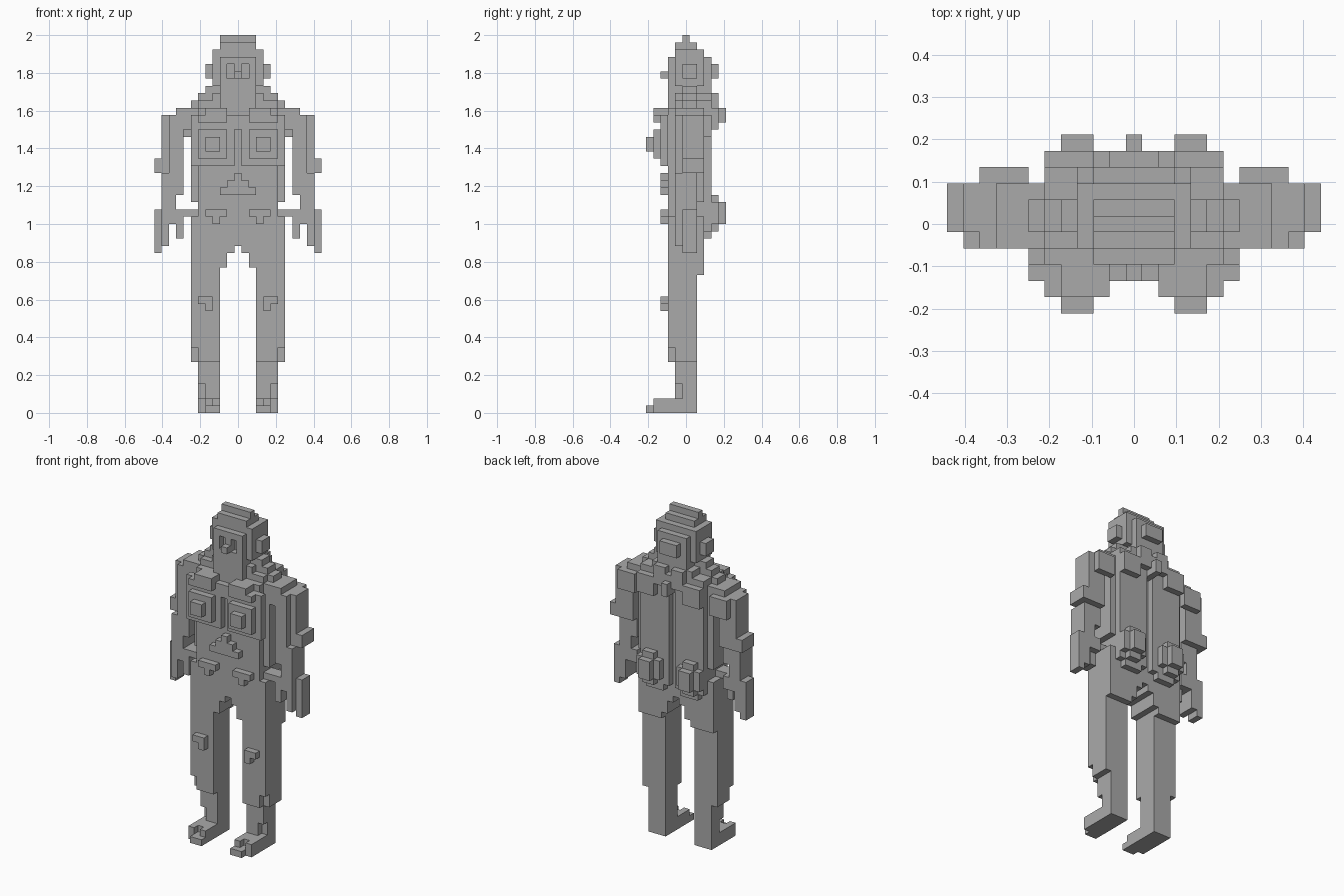
import bpy
import bmesh
from mathutils import Vector

cube = bpy.data.objects.get("Cube")
if cube:
    bpy.data.objects.remove(cube, do_unlink=True)

UNIT = 2 / 52                     # edge of one block
parts = {}                        # part name -> set of occupied cells
taken = set()                     # every occupied cell

stone = bpy.data.materials.new("plain_grey")
stone.use_nodes = True
grey = (0.4, 0.4, 0.4, 1)
stone.diffuse_color = grey
stone.node_tree.nodes["Principled BSDF"].inputs["Base Color"].default_value = grey


def cells(x, y, z):
    """Cells of a block and its mirror image; x and y inclusive, z bottom to top."""
    return {(side * i, j, k)
            for side in (-1, 1)
            for i in range(x[0], x[1] + 1)
            for j in range(y[0], y[1] + 1)
            for k in range(z[0], z[1])}


def fill(name, x, y, z):
    new = cells(x, y, z) - taken
    parts.setdefault(name, set()).update(new)
    taken.update(new)


def carve(name, x, y, z):
    gone = cells(x, y, z) & parts[name]
    parts[name] -= gone
    taken.difference_update(gone)


def build(name):
    """Skin the outer sides of a part's blocks and merge the flat areas."""
    bm = bmesh.new()
    for cell in sorted(parts[name]):
        base = Vector(cell) + Vector((0, 0, 0.5))
        for axis in range(3):
            for sign in (-1, 1):
                step = Vector((0, 0, 0))
                step[axis] = sign
                if tuple(int(c + s) for c, s in zip(cell, step)) in taken:
                    continue
                u = Vector((0, 0, 0))
                u[(axis + 1) % 3] = 0.5
                v = step.cross(u)
                mid = base + step / 2
                ring = (mid - u - v, mid + u - v, mid + u + v, mid - u + v)
                bm.faces.new([bm.verts.new(p * UNIT) for p in ring])
    bmesh.ops.remove_doubles(bm, verts=bm.verts, dist=UNIT / 100)
    bmesh.ops.dissolve_limit(bm, angle_limit=0.01, verts=bm.verts, edges=bm.edges)
    mesh = bpy.data.meshes.new(name)
    bm.to_mesh(mesh)
    bm.free()
    mesh.materials.append(stone)
    bpy.context.collection.objects.link(bpy.data.objects.new(name, mesh))


# Feet with stepped toes
fill("feet", (3, 5), (-4, 1), (0, 2))
fill("feet", (3, 4), (-5, -5), (0, 1))
carve("feet", (4, 4), (-4, -4), (1, 2))

# Legs, ankles and kneecaps
fill("legs", (3, 5), (-1, 1), (2, 7))
carve("legs", (5, 5), (-1, -1), (2, 4))
fill("legs", (3, 6), (-2, 1), (7, 20))
carve("legs", (6, 6), (-2, -2), (7, 9))
fill("legs", (3, 6), (2, 2), (19, 20))
fill("kneecaps", (4, 5), (-3, -3), (15, 16))
fill("kneecaps", (4, 4), (-3, -3), (14, 15))

# Hips, stepping in towards the crotch
fill("hips", (2, 6), (-2, 2), (20, 22))
fill("hips", (1, 6), (-2, 2), (22, 23))
fill("hips", (0, 6), (-2, 2), (23, 27))
fill("hips", (0, 5), (-2, 2), (27, 29))
fill("hip_plates", (2, 4), (-3, -3), (27, 28))
fill("hip_plates", (3, 3), (-3, -3), (26, 27))

# Rounded seat
fill("seat", (2, 4), (3, 3), (24, 30))
fill("seat", (1, 5), (3, 3), (25, 30))
fill("seat", (2, 5), (4, 4), (26, 29))
fill("seat", (3, 4), (4, 4), (25, 30))
fill("seat", (3, 4), (5, 5), (26, 29))

# Torso with chest, belly and back muscles
fill("torso", (0, 6), (-1, 2), (29, 41))
fill("torso", (0, 5), (-2, -2), (29, 41))
fill("chest", (0, 6), (-3, -3), (34, 41))
carve("chest", (0, 0), (-3, -3), (34, 39))
fill("chest", (2, 5), (-4, -4), (35, 39))
fill("chest", (3, 4), (-5, -5), (36, 38))
fill("collarbones", (2, 5), (-4, -4), (40, 41))
fill("collarbones", (2, 4), (-4, -3), (41, 42))
fill("belly", (0, 2), (-3, -3), (30, 31))
fill("belly", (0, 1), (-3, -3), (31, 32))
fill("belly", (0, 0), (-3, -3), (32, 33))
fill("back", (1, 5), (3, 3), (30, 41))
fill("back", (3, 5), (4, 4), (39, 42))
fill("back", (0, 0), (3, 5), (40, 42))

# Stepped shoulders
fill("shoulders", (0, 8), (-1, 2), (41, 42))
fill("shoulders", (0, 5), (-2, 3), (41, 42))
fill("shoulders", (7, 9), (3, 3), (38, 41))
fill("shoulders", (7, 7), (-1, 2), (39, 41))
fill("shoulders", (0, 6), (0, 1), (42, 43))
fill("shoulders", (0, 5), (-1, 3), (42, 43))
fill("shoulders", (0, 2), (4, 4), (41, 43))
fill("shoulders", (0, 5), (0, 1), (43, 44))
fill("shoulders", (0, 3), (-1, 3), (43, 44))
fill("shoulders", (1, 2), (4, 4), (43, 44))
fill("shoulders", (0, 4), (0, 1), (44, 45))
fill("shoulders", (0, 2), (2, 3), (44, 45))

# Arms
fill("arms", (8, 9), (-1, 2), (33, 41))
fill("arms", (10, 10), (0, 2), (33, 41))
fill("arms", (11, 11), (0, 2), (33, 35))
fill("arms", (8, 10), (-1, 1), (30, 33))
fill("arms", (9, 10), (-1, 1), (28, 30))

# Hands with fingers reaching to the hip
fill("hands", (8, 10), (-1, 1), (26, 28))
fill("hands", (11, 11), (0, 1), (22, 28))
fill("hands", (10, 10), (-1, 1), (23, 26))
fill("hands", (8, 8), (-1, 0), (24, 26))
fill("hands", (6, 7), (-1, 0), (27, 28))

# Neck and head
fill("neck", (0, 2), (-2, 2), (41, 45))
fill("head", (0, 3), (-1, 2), (45, 50))
fill("head", (0, 2), (3, 3), (45, 49))
fill("head", (0, 2), (-1, 1), (50, 51))
fill("head", (0, 2), (0, 0), (51, 52))
fill("hair_bun", (0, 1), (4, 4), (46, 48))
fill("ears", (4, 4), (0, 1), (46, 48))

# Face
fill("face", (0, 2), (-2, -2), (48, 49))
fill("face", (0, 2), (-2, -2), (45, 46))
fill("face", (2, 2), (-2, -2), (46, 48))
fill("nose", (0, 0), (-2, -2), (46, 48))
fill("nose", (0, 0), (-3, -3), (46, 47))

for part in parts:
    build(part)
